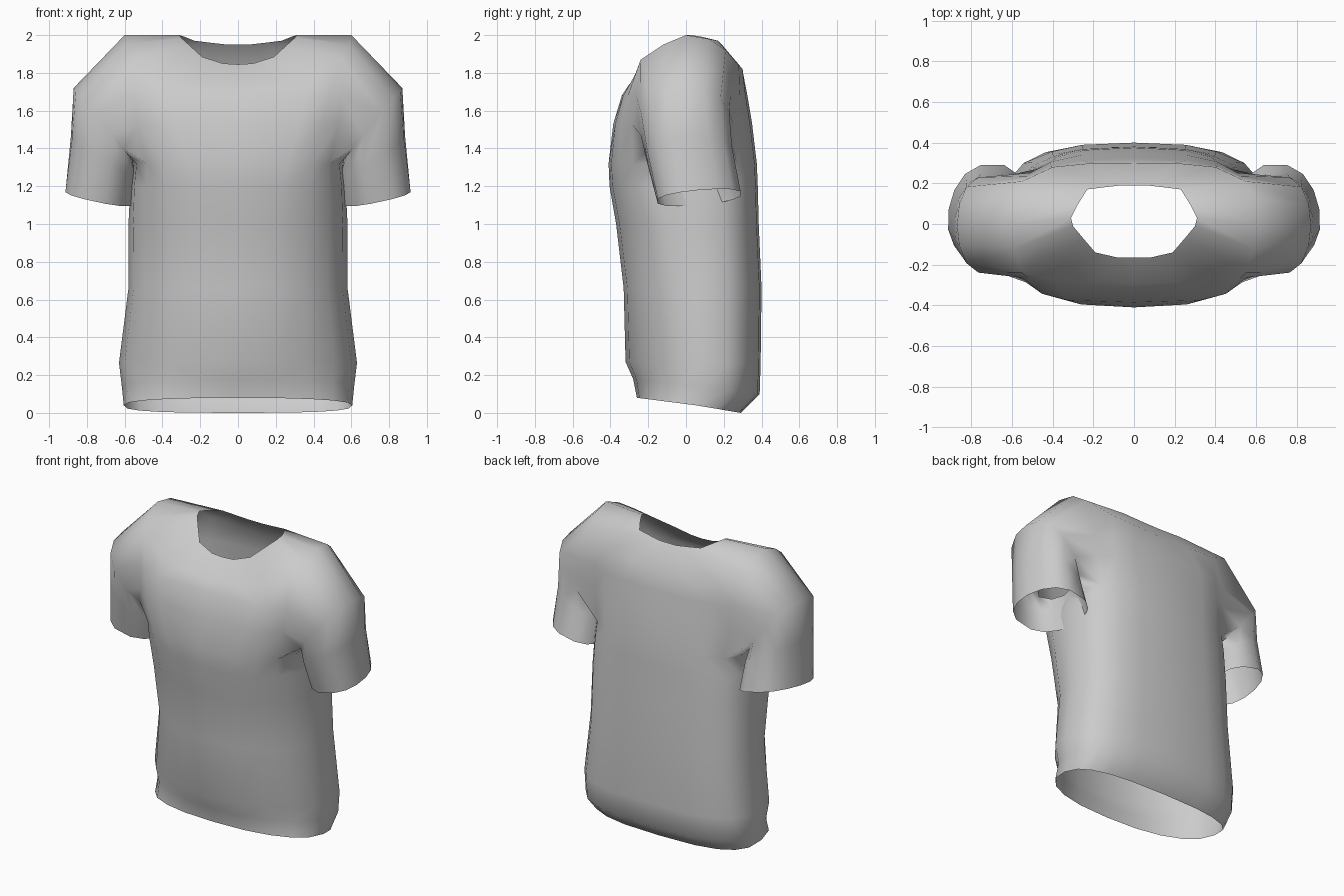
import bpy
import bmesh
from math import sin, cos, pi, radians, copysign

cube = bpy.data.objects.get("Cube")
if cube:
    bpy.data.objects.remove(cube, do_unlink=True)

# Plain cloth colour
cloth = bpy.data.materials.new("grey_cloth")
cloth.use_nodes = True
colour = (0.6, 0.6, 0.6, 1)
cloth.diffuse_color = colour
cloth.node_tree.nodes["Principled BSDF"].inputs["Base Color"].default_value = colour

# Body rings: front height, back height, front depth, back depth, half width,
# front roundness (one is an ellipse, smaller is squarer)
COLUMNS = 11
BACK_ROUNDNESS = .7
SIDE_SEAM = .57  # how far back the widest point lies
body_rings = [
    (.08, 0, -.26, .29, .605, .85),
    (.18, .1, -.28, .39, .615, .95),
    (.27, .26, -.32, .395, .63, 1),
    (.66, .66, -.33, .4, .58, .95),
    (1, 1, -.37, .385, .58, .85),
    (1.2, 1.2, -.405, .38, .57, .75),
    (1.32, 1.32, -.41, .375, .555, .65),
    (1.53, 1.53, -.385, .35, .59, .5),
    (1.68, 1.68, -.34, .325, .6, .42),
]
ARMPIT = 6

# Yoke ring over the shoulder point, and the neckline
yoke = [(0, -.3, 1.74), (.2, -.29, 1.75), (.4, -.27, 1.79), (.55, -.24, 1.87),
        (.59, -.12, 1.95), (.6, 0, 2), (.59, .12, 1.98), (.55, .21, 1.92),
        (.4, .28, 1.84), (.2, .3, 1.82), (0, .3, 1.81)]
neckline = [(0, -.165, 1.845), (.08, -.165, 1.85), (.19, -.14, 1.885),
            (.25, -.07, 1.94), (.3, -.01, 1.985), (.31, .03, 2), (.28, .09, 1.99),
            (.23, .17, 1.97), (.15, .18, 1.96), (.06, .19, 1.95), (0, .19, 1.95)]

# Sleeve rings: centre, radii across and along, rise to the outside and back,
# sideways skew towards the back
SLEEVE_ROUNDNESS = .75
sleeve_rings = [
    ((.715, -.005, 1.53), .155, .24, .19, 0, 0),
    ((.715, .02, 1.36), .17, .23, .1, .01, .015),
    ((.73, .07, 1.14), .182, .225, .04, .02, .035),
]


def rounded(value, power):
    return copysign(abs(value) ** power, value)


def body_points(front_z, back_z, front_y, back_y, width, front_roundness):
    seam = front_y + (back_y - front_y) * SIDE_SEAM
    for c in range(COLUMNS):
        a = pi * c / (COLUMNS - 1) - pi / 2
        power = front_roundness if a < 0 else BACK_ROUNDNESS
        across = rounded(cos(a), power) if 0 < c < COLUMNS - 1 else 0
        along = rounded(sin(a), power)
        reach = seam - front_y if a < 0 else back_y - seam
        height = front_z + (back_z - front_z) * (along + 1) / 2
        yield (width * across, seam + reach * along, height)


def sleeve_points(centre, across, along, rise_out, rise_back, skew, count):
    x, y, z = centre
    for i in range(count):
        a = pi - (i - 2) * 2 * pi / count
        out, back = rounded(cos(a), SLEEVE_ROUNDNESS), sin(a)
        yield (x + across * out - skew * back, y + along * back,
               z + rise_out * out + rise_back * back)


def add_ring(bm, points):
    return [bm.verts.new(p) for p in points]


bm = bmesh.new()
rows = [add_ring(bm, body_points(*ring)) for ring in body_rings]
rows += [add_ring(bm, yoke), add_ring(bm, neckline)]
YOKE = len(rows) - 2
FRONT_EDGE, BACK_EDGE = 3, 7

# Body panels, leaving the armhole open
for r in range(len(rows) - 1):
    for c in range(COLUMNS - 1):
        if ARMPIT <= r < YOKE and FRONT_EDGE <= c < BACK_EDGE:
            continue
        bm.faces.new((rows[r][c], rows[r][c + 1], rows[r + 1][c + 1], rows[r + 1][c]))

# Armhole loop: under the arm, up the back, over the shoulder, down the front
loop = rows[ARMPIT][FRONT_EDGE:BACK_EDGE + 1]
loop += [rows[r][BACK_EDGE] for r in range(ARMPIT + 1, YOKE)]
loop += rows[YOKE][FRONT_EDGE:BACK_EDGE + 1][::-1]
loop += [rows[r][FRONT_EDGE] for r in range(YOKE - 1, ARMPIT, -1)]

# Sleeve grown from the armhole down to the cuff
for ring in sleeve_rings:
    new_loop = add_ring(bm, sleeve_points(*ring, len(loop)))
    for i in range(len(loop)):
        j = (i + 1) % len(loop)
        bm.faces.new((loop[i], loop[j], new_loop[j], new_loop[i]))
    loop = new_loop

# Remove the unused points inside the armhole
loose = [v for v in bm.verts if not v.link_faces]
bmesh.ops.delete(bm, geom=loose, context='VERTS')
mesh = bpy.data.meshes.new("shirt")
bm.to_mesh(mesh)
bm.free()
mesh.materials.append(cloth)

shirt = bpy.data.objects.new("shirt", mesh)
bpy.context.collection.objects.link(shirt)

# Other half, joined along the centre
mirror = shirt.modifiers.new("mirror", 'MIRROR')
mirror.use_axis[0] = True
mirror.use_clip = True

bpy.ops.object.select_all(action='DESELECT')
shirt.select_set(True)
bpy.context.view_layer.objects.active = shirt
bpy.ops.object.modifier_apply(modifier=mirror.name)
bpy.ops.object.shade_smooth_by_angle(angle=radians(75))
